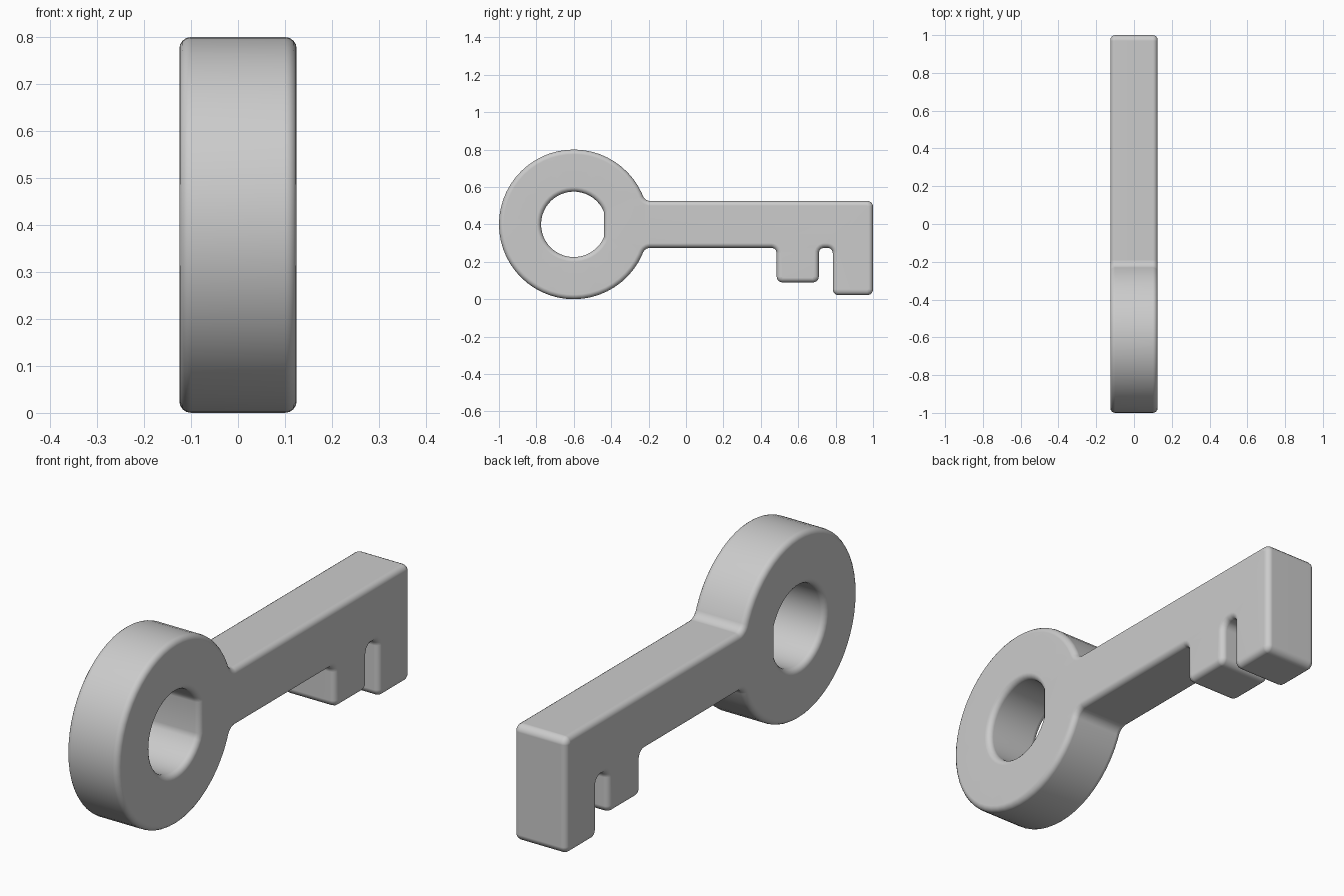
import bpy, bmesh
from math import sin, cos, pi, asin, acos, radians
from mathutils import Vector

cube = bpy.data.objects.get("Cube")
if cube:
    bpy.data.objects.remove(cube, do_unlink=True)

HALF = 0.125          # half thickness, also half height of the shaft
EDGE = 0.025          # rounding of the rim edges
FILLET = 0.03         # rounding of the outline corners
CENTRE = Vector((-0.6, 0.4))
RING, HOLE, HOLE_FLAT = 0.4, 0.175, 0.162

grey = bpy.data.materials.new("grey")
grey.use_nodes = True
grey.diffuse_color = (0.6, 0.6, 0.6, 1)
grey.node_tree.nodes["Principled BSDF"].inputs["Base Color"].default_value = (0.6, 0.6, 0.6, 1)


def arc(radius, start, end, count):
    angles = [start + (end - start) * i / count for i in range(count + 1)]
    return [CENTRE + Vector((cos(a), sin(a))) * radius for a in angles]


def rounded(before, corner, after, steps=5):
    """Replace a corner with a tangent arc."""
    u, v = (before - corner).normalized(), (after - corner).normalized()
    mid = corner + (u + v) * 2 * FILLET / (u + v).length_squared
    a, b = corner + u * FILLET - mid, corner + v * FILLET - mid
    return [mid + a.lerp(b, i / steps).normalized() * a.length for i in range(steps + 1)]


def inset(loop, dist):
    """Move a loop towards the material on its left side."""
    out = []
    for i, p in enumerate(loop):
        d1 = (p - loop[i - 1]).normalized()
        d2 = (loop[(i + 1) % len(loop)] - p).normalized()
        n1, n2 = Vector((-d1.y, d1.x)), Vector((-d2.y, d2.x))
        out.append(p + (n1 + n2) * dist / (1 + n1.dot(n2)))
    return out


# Outline, counter-clockwise: ring, then underside with two teeth, then top
join = asin(HALF / RING)
ring = arc(RING, join + 0.11, 2 * pi - join - 0.11, 48)
neck = CENTRE.x + RING * cos(join)
low, high = CENTRE.y - HALF, CENTRE.y + HALF
corners = [Vector(c) for c in (
    (neck, low), (0.485, low), (0.485, 0.09), (0.71, 0.09), (0.71, low),
    (0.785, low), (0.785, 0.022), (1, 0.022), (1, high), (neck, high))]
path = [ring[-1]] + corners + [ring[0]]
outline = list(ring)
for i in range(1, len(path) - 1):
    outline += rounded(path[i - 1], path[i], path[i + 1])

# Finger hole, clockwise, cut flat on the shaft side
flat = acos(HOLE_FLAT / HOLE)
hole = arc(HOLE, 2 * pi - flat, flat, 40)

# Layers through the thickness with quarter-round rims
STEPS = 4
layers = []
for i in range(STEPS + 1):
    t = pi / 2 * i / STEPS
    layers.append((-HALF + EDGE * (1 - sin(t)), EDGE * (1 - cos(t))))
layers = layers[::-1] + [(-x, d) for x, d in layers]
layers.sort()

bm = bmesh.new()
caps = {0: [], len(layers) - 1: []}
for loop in (outline, hole):
    rows = []
    for x, d in layers:
        rows.append([bm.verts.new((x, p.x, p.y)) for p in inset(loop, d)])
    count = len(loop)
    for a, b in zip(rows, rows[1:]):
        for i in range(count):
            j = (i + 1) % count
            bm.faces.new((a[i], a[j], b[j], b[i]))
    for k in caps:
        row = rows[k]
        caps[k] += [bm.edges.get((row[i - 1], row[i])) for i in range(count)]
for edges in caps.values():
    bmesh.ops.triangle_fill(bm, edges=edges, use_beauty=True)
bmesh.ops.recalc_face_normals(bm, faces=bm.faces[:])

mesh = bpy.data.meshes.new("key")
bm.to_mesh(mesh)
bm.free()
mesh.materials.append(grey)
key = bpy.data.objects.new("key", mesh)
bpy.context.collection.objects.link(key)

# Smooth shading with flat broad sides
bpy.context.view_layer.objects.active = key
key.select_set(True)
bpy.ops.object.shade_smooth_by_angle(angle=radians(40))
weighted = key.modifiers.new("weighted_normals", "WEIGHTED_NORMAL")
weighted.keep_sharp = True
